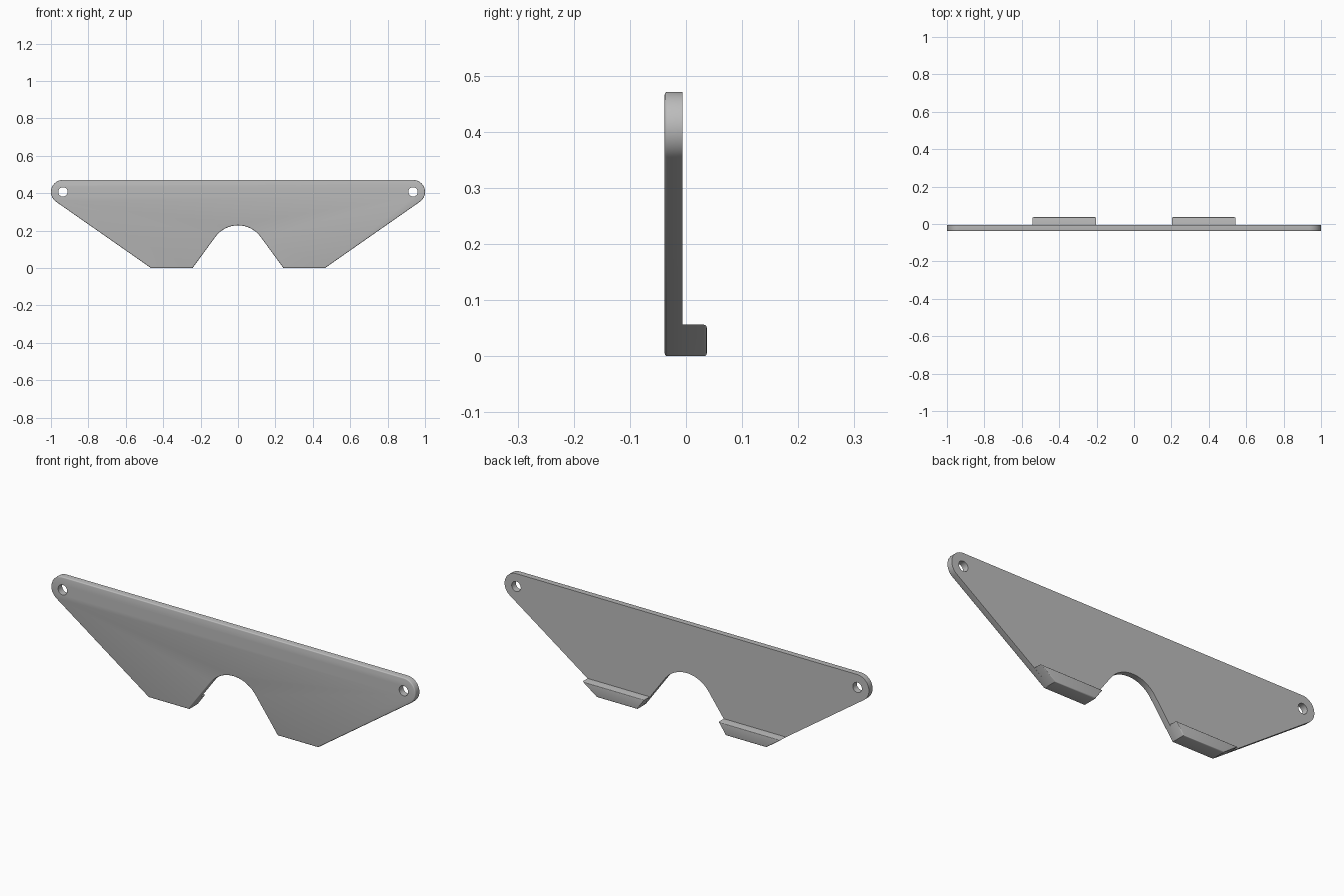
import bpy, bmesh
from math import cos, sin, radians

cube = bpy.data.objects.get("Cube")
if cube:
    bpy.data.objects.remove(cube, do_unlink=True)

FRONT, SEAM, BACK = -0.038, -0.006, 0.037
EAR_X, EAR_Z, EAR_R = 0.936, 0.407, 0.064
ROUND = 0.005

grey = bpy.data.materials.new("plain grey")
grey.use_nodes = True
grey.diffuse_color = (0.5, 0.5, 0.5, 1)
grey.node_tree.nodes["Principled BSDF"].inputs["Base Color"].default_value = (0.5, 0.5, 0.5, 1)


def arc(cx, cz, r, start, end, steps):
    angles = [radians(start + (end - start) * i / steps) for i in range(steps + 1)]
    return [(cx + r * cos(a), cz + r * sin(a)) for a in angles]


def prism(name, outline, y0, y1, round_y=None):
    """Extrude an x-z outline along y, rounding the rim that lies at round_y."""
    bm = bmesh.new()
    face = bm.faces.new([bm.verts.new((x, y0, z)) for x, z in outline])
    moved = bmesh.ops.extrude_face_region(bm, geom=[face])["geom"]
    for v in moved:
        if isinstance(v, bmesh.types.BMVert):
            v.co.y = y1
    bmesh.ops.recalc_face_normals(bm, faces=bm.faces)
    if round_y is not None:
        rim = [e for e in bm.edges if all(abs(v.co.y - round_y) < 1e-5 for v in e.verts)]
        bmesh.ops.bevel(bm, geom=rim, offset=ROUND, segments=3, profile=0.5, affect="EDGES")
    mesh = bpy.data.meshes.new(name)
    bm.to_mesh(mesh)
    bm.free()
    mesh.materials.append(grey)
    obj = bpy.data.objects.new(name, mesh)
    bpy.context.collection.objects.link(obj)
    return obj


def combine(target, other, operation):
    mod = target.modifiers.new(operation.lower(), "BOOLEAN")
    mod.operation, mod.solver, mod.object = operation, "EXACT", other
    bpy.context.view_layer.objects.active = target
    bpy.ops.object.modifier_apply(modifier=mod.name)
    bpy.data.objects.remove(other, do_unlink=True)


def mirrored(points, side):
    return [(side * x, z) for x, z in points]


# Plate outline: arch, foot and rounded ear on one half, then mirrored
arch = arc(0, 0.078, 0.15, 90, 36, 14)
half = arch + [(0.243, 0), (0.465, 0)] + arc(EAR_X, EAR_Z, EAR_R, -55, 90, 24)
outline = half + mirrored(half[:0:-1], -1)
plate = prism("bracket_plate", outline, FRONT, SEAM, FRONT)

# Foot ledges on the back and bolt holes through the ears
ledge = [(0.243, 0), (0.465, 0), (0.544, 0.056), (0.203, 0.056)]
hole = arc(EAR_X, EAR_Z, 0.025, 0, 348.75, 31)
for side in (1, -1):
    combine(plate, prism("foot_ledge", mirrored(ledge, side), SEAM, BACK, BACK), "UNION")
    cutter = prism("hole_cutter", mirrored(hole, side), -0.1, 0.1)
    cutter.hide_render = True
    combine(plate, cutter, "DIFFERENCE")

bpy.ops.object.select_all(action="DESELECT")
plate.select_set(True)
bpy.context.view_layer.objects.active = plate
bpy.ops.object.shade_smooth_by_angle(angle=radians(32))
